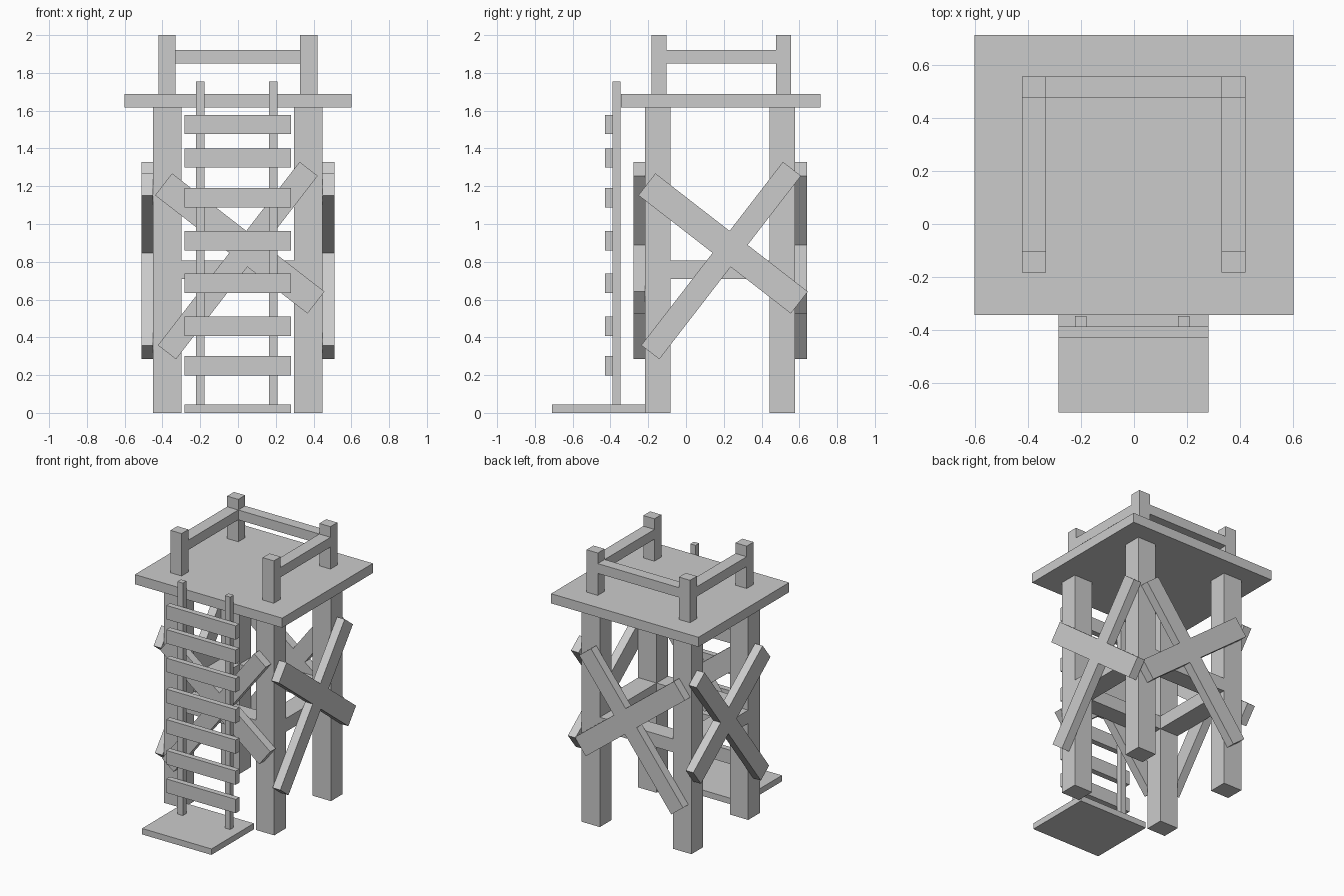
import bpy, math
from mathutils import Matrix

if "Cube" in bpy.data.objects:
    bpy.data.objects.remove(bpy.data.objects["Cube"])


def box(name, x, y, z):
    """Box from (min, max) ranges."""
    r = (x, y, z)
    return solid(name, Matrix.Translation([(a + b) / 2 for a, b in r]), [b - a for a, b in r])


def solid(name, matrix, size):
    bpy.ops.mesh.primitive_cube_add(size=1)
    ob = bpy.context.object
    ob.name = ob.data.name = name
    ob.data.transform(matrix @ Matrix.Diagonal((*size, 1)))
    return ob


def brace(name, centre, turn, start, end, width):
    """Plank between two (across, height) points on one side of the tower."""
    dx, dz = end[0] - start[0], end[1] - start[1]
    mid = Matrix.Translation(((start[0] + end[0]) / 2, 0, (start[1] + end[1]) / 2))
    tilt = Matrix.Rotation(-math.atan2(dz, dx), 4, 'Y')
    m = Matrix.Translation((*centre, 0)) @ Matrix.Rotation(turn, 4, 'Z') @ mid @ tilt
    solid(name, m, (math.hypot(dx, dz), 0.062, width))


LEG_X = [(-0.449, -0.299), (0.297, 0.447)]
LEG_Y = [(-0.217, -0.082), (0.443, 0.578)]
POST_X = [(-0.422, -0.331), (0.329, 0.420)]
POST_Y = [(-0.183, -0.103), (0.476, 0.556)]

# Legs and railing posts
for x in LEG_X:
    for y in LEG_Y:
        box("leg", x, y, (0, 1.617))
for x in POST_X:
    for y in POST_Y:
        box("railing_post", x, y, (1.688, 2.0))

# Cross beams between the legs
for x in LEG_X:
    box("side_beam", x, (-0.082, 0.443), (0.71, 0.808))
for y in LEG_Y:
    box("cross_beam", (-0.299, 0.297), y, (0.71, 0.808))

# Platform and railing (open at the front)
box("platform", (-0.6, 0.6), (-0.343, 0.712), (1.617, 1.688))
for x in POST_X:
    box("side_railing", x, (-0.103, 0.476), (1.85, 1.922))
box("back_railing", (-0.331, 0.329), POST_Y[1], (1.85, 1.922))

# Crossed braces on all four sides
quarter = math.pi / 2
for centre, turn in [((0, -0.248), 0), ((0, 0.609), 0),
                     ((-0.48, 0.187), quarter), ((0.479, 0.187), quarter)]:
    brace("long_brace", centre, turn, (-0.376, 0.321), (0.374, 1.292), 0.121)
    brace("short_brace", centre, turn, (-0.394, 1.21), (0.413, 0.584), 0.147)

# Ladder and its foot pad
for x in [(-0.222, -0.178), (0.165, 0.208)]:
    box("ladder_rail", x, (-0.388, -0.347), (0.043, 1.755))
for z in (0.25, 0.459, 0.687, 0.911, 1.139, 1.349, 1.527):
    box("ladder_rung", (-0.284, 0.281), (-0.428, -0.386), (z - 0.051, z + 0.051))
box("foot_pad", (-0.284, 0.281), (-0.71, -0.217), (0, 0.044))
